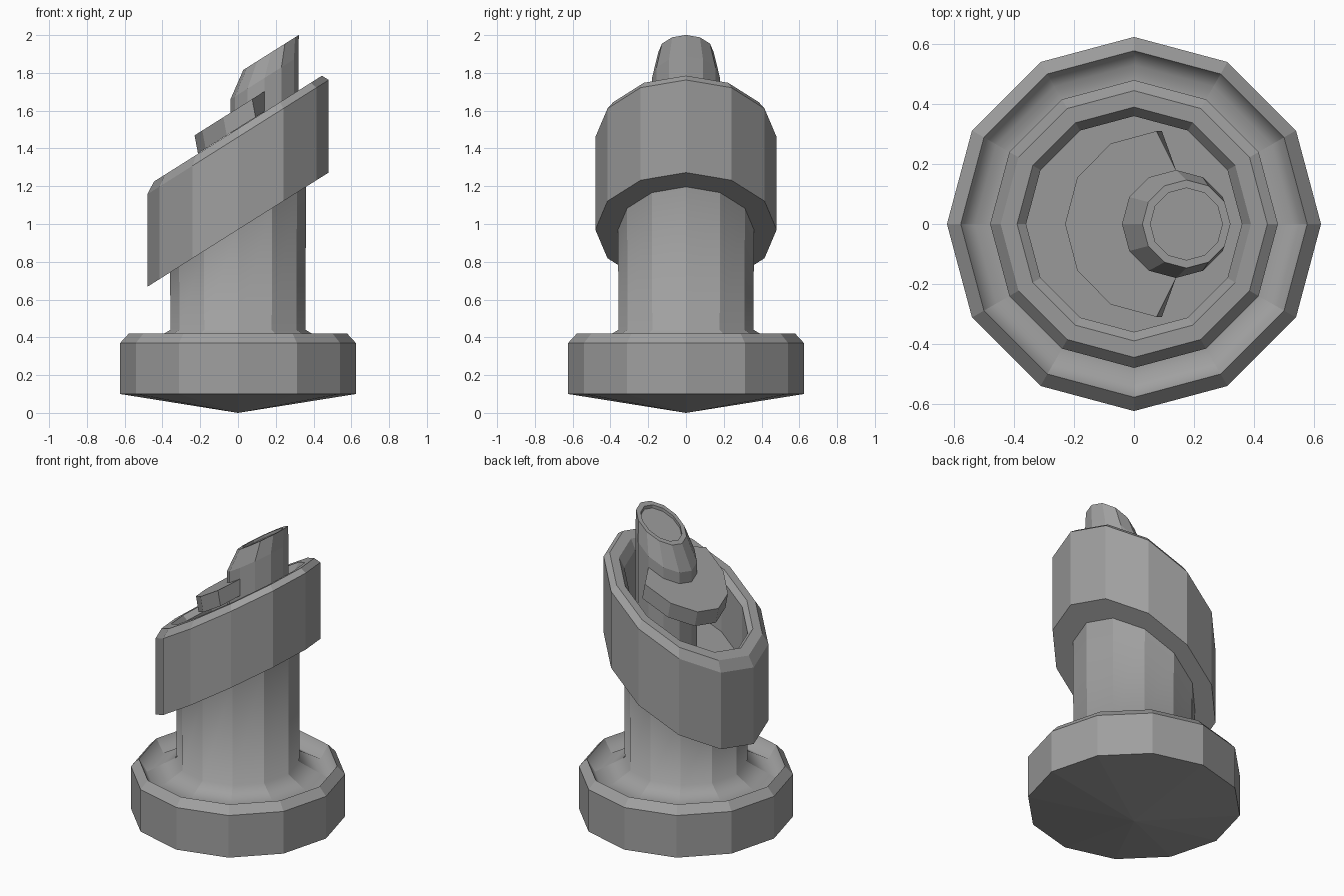
import bpy, bmesh, math

if "Cube" in bpy.data.objects:
    bpy.data.objects.remove(bpy.data.objects["Cube"])

SIDES = 12
TILT = 0.63  # rise in z per unit x of the slanted parts

# Dark grey shared by every part
grey = bpy.data.materials.new("dark_grey")
grey.diffuse_color = (0.35, 0.35, 0.35, 1)
grey.use_nodes = True
grey.node_tree.nodes["Principled BSDF"].inputs["Base Color"].default_value = grey.diffuse_color


def lathe(name, rings, soft=()):
    """Rings of (radius, z at x=0, slope, centre x); radius 0 makes a tip.
    Rings whose index is in soft blend smoothly along the profile."""
    bm = bmesh.new()
    loops = []
    for r, z, slope, cx in rings:
        n = 1 if r == 0 else SIDES
        loop = []
        for i in range(n):
            a = 2 * math.pi * i / SIDES
            x = cx + r * math.cos(a)
            loop.append(bm.verts.new((x, r * math.sin(a), z + slope * x)))
        loops.append(loop)
    for a, b in zip(loops, loops[1:]):
        for i in range(SIDES):
            j = (i + 1) % SIDES
            if len(a) == 1:
                bm.faces.new((a[0], b[j], b[i]))
            else:
                bm.faces.new((a[i], a[j], b[j], b[i]))
    for loop in (loops[0], loops[-1]):
        if len(loop) > 1:
            bm.faces.new(loop)
    if soft:
        for f in bm.faces:
            f.smooth = True
        for e in bm.edges:
            e.smooth = False
        for k in soft:
            for i in range(SIDES):
                bm.edges.get((loops[k][i], loops[k][(i + 1) % SIDES])).smooth = True
    return finish(name, bm)


def finish(name, bm):
    bmesh.ops.recalc_face_normals(bm, faces=bm.faces)
    mesh = bpy.data.meshes.new(name)
    bm.to_mesh(mesh)
    bm.free()
    mesh.materials.append(grey)
    obj = bpy.data.objects.new(name, mesh)
    bpy.context.collection.objects.link(obj)
    return obj


# Dished base with pointed underside, flaring softly into the column
lathe("base_and_column", [
    (0, 0, 0, 0), (0.624, 0.10, 0, 0), (0.624, 0.37, 0, 0),
    (0.578, 0.42, 0, 0), (0.53, 0.34, 0, 0), (0.357, 0.44, 0, 0),
    (0.36, 0.99, TILT, 0),
], soft=(4, 5))

# Slanted hollow collar with chamfered rim
lathe("collar", [(r, z, TILT, 0) for r, z in (
    (0.30, 0.97), (0.48, 0.97), (0.48, 1.46), (0.445, 1.505),
    (0.39, 1.505), (0.36, 1.46), (0.36, 1.12))])

# Off-centre post with tapered, slightly recessed slanted top
lathe("post", [
    (0.18, 1.10, TILT, 0.14), (0.18, 1.685, TILT, 0.14),
    (0.147, 1.798, TILT, 0.175), (0.12, 1.798, TILT, 0.175),
    (0.12, 1.778, TILT, 0.175),
])

# Half-round step wrapped around the post, its underside set back a little
bm = bmesh.new()
layers = []
for z, shift in ((1.507, 0.018), (1.614, 0)):
    outline = [(0.14, 0.18)]
    for i in range(7):
        a = math.pi / 2 + math.pi * i / 6
        outline.append((0.075 + shift + 0.305 * math.cos(a), 0.31 * math.sin(a)))
    outline.append((0.14, -0.18))
    layers.append([bm.verts.new((x, y, z + TILT * x)) for x, y in outline])
    bm.faces.new(layers[-1])
low, high = layers
for i in range(len(low)):
    j = (i + 1) % len(low)
    bm.faces.new((low[i], low[j], high[j], high[i]))
finish("half_step", bm)
